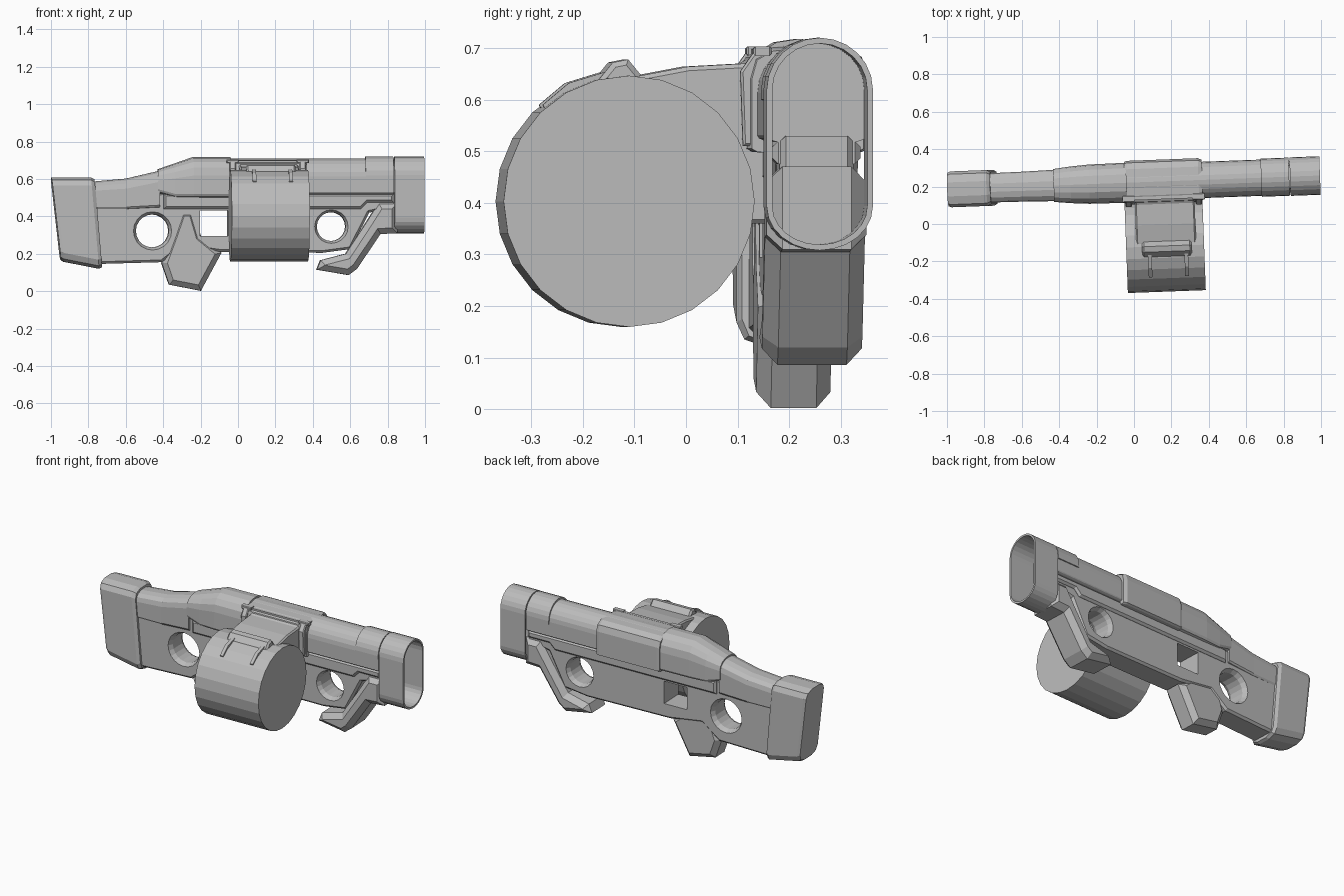
import bpy, bmesh, math
from mathutils import Matrix, Vector

if "Cube" in bpy.data.objects:
    bpy.data.objects.remove(bpy.data.objects["Cube"])

# The whole model sits slightly turned about z
FRAME = Matrix.Translation((0, 0.222, 0)) @ Matrix.Rotation(math.radians(2.15), 4, 'Z')
grey = bpy.data.materials.new("mid_grey")
grey.diffuse_color = (0.5, 0.5, 0.5, 1)
grey.use_nodes = True
grey.node_tree.nodes["Principled BSDF"].inputs["Base Color"].default_value = grey.diffuse_color


def finish(name, bm):
    bmesh.ops.recalc_face_normals(bm, faces=bm.faces)
    me = bpy.data.meshes.new(name)
    bm.to_mesh(me)
    bm.free()
    me.materials.append(grey)
    ob = bpy.data.objects.new(name, me)
    ob.matrix_world = FRAME
    bpy.context.collection.objects.link(ob)
    return ob


def prism(name, pts, lo, hi, c=0.0, axis='y'):
    """Extrude an (x,z) profile along y, or a (y,z) profile along x; c chamfers both caps."""
    bm = bmesh.new()
    place = (lambda p, d: (p[0], d, p[1])) if axis == 'y' else (lambda p, d: (d, p[0], p[1]))
    a = [bm.verts.new(place(p, lo + c)) for p in pts]
    b = [bm.verts.new(place(p, hi - c)) for p in pts]
    caps = [bm.faces.new(a), bm.faces.new(b)]
    n = len(pts)
    for i in range(n):
        j = (i + 1) % n
        bm.faces.new((a[i], a[j], b[j], b[i]))
    bmesh.ops.recalc_face_normals(bm, faces=bm.faces)
    if c:
        for f in caps:
            bmesh.ops.inset_region(bm, faces=[f], thickness=c, depth=c, use_even_offset=True)
    return finish(name, bm)


def box(name, x0, x1, y0, y1, z0, z1, c=0.0):
    return prism(name, [(x0, z0), (x1, z0), (x1, z1), (x0, z1)], y0, y1, c)


def loft(name, sections, n=6, sq=1.0, caps=True):
    """Join rounded sections along x: (x, half width, z low, z high, low arch, high arch, lean)."""
    bm = bmesh.new()
    rings = []
    for x, w, zb, zt, hb, ht, lean in sections:
        ring = []
        for s, h, base in ((1, ht, zt - ht), (-1, hb, zb + hb)):
            for i in range(n + 1):
                t = math.pi * i / n
                cx, sn = math.cos(t), math.sin(t)
                y = s * w * math.copysign(abs(cx) ** sq, cx)
                z = base + s * h * abs(sn) ** sq
                ring.append(bm.verts.new((x + lean * (zt - z), y, z)))
        rings.append(ring)
    for r, q in zip(rings, rings[1:]):
        for i in range(len(r)):
            j = (i + 1) % len(r)
            bm.faces.new((r[i], r[j], q[j], q[i]))
    if caps:
        bm.faces.new(rings[0])
        bm.faces.new(rings[-1])
    return finish(name, bm)


def cut(ob, cutter):
    cutter.hide_render = True
    m = ob.modifiers.new("cut", 'BOOLEAN')
    m.object, m.operation, m.solver = cutter, 'DIFFERENCE', 'EXACT'
    bpy.context.view_layer.objects.active = ob
    bpy.ops.object.modifier_apply(modifier=m.name)
    bpy.data.objects.remove(cutter)


def round_cutter(cx, cz, r):
    """Cylinder across y that flares near both outer faces."""
    bm = bmesh.new()
    rings = []
    for y, k in ((-0.12, 1.45), (-0.045, 1.0), (0.045, 1.0), (0.12, 1.45)):
        rings.append([bm.verts.new((cx + r * k * math.cos(math.tau * i / 20), y,
                                    cz + r * k * math.sin(math.tau * i / 20))) for i in range(20)])
    for a, b in zip(rings, rings[1:]):
        for i in range(20):
            bm.faces.new((a[i], a[i - 1], b[i - 1], b[i]))
    bm.faces.new(rings[0])
    bm.faces.new(rings[-1])
    return finish("cutter", bm)


# Lower frame with two round holes and a trigger opening
frame = prism("lower_frame", [(-0.77, 0.46), (-0.76, 0.145), (-0.41, 0.155), (-0.30, 0.24), (-0.09, 0.21),
                              (0.45, 0.205), (0.60, 0.225), (0.70, 0.42), (0.84, 0.45), (0.84, 0.53),
                              (-0.40, 0.53)], -0.072, 0.072, 0.012)
cut(frame, round_cutter(-0.46, 0.322, 0.088))
cut(frame, round_cutter(0.497, 0.345, 0.077))
cut(frame, box("cutter", -0.205, -0.055, -0.2, 0.2, 0.295, 0.43))

# Rail under the receiver
prism("under_rail", [(-0.40, 0.44), (0.655, 0.44), (0.69, 0.475), (0.83, 0.475), (0.83, 0.52), (-0.40, 0.52)],
      -0.086, 0.086, 0.012)

# Butt and stock neck
loft("butt", [(-1.0, 0.09, 0.165, 0.61, 0.05, 0.045, 0.114), (-0.985, 0.096, 0.155, 0.61, 0.05, 0.045, 0.114),
              (-0.79, 0.096, 0.118, 0.61, 0.05, 0.045, 0.09), (-0.77, 0.086, 0.125, 0.60, 0.05, 0.045, 0.085)],
     n=5, sq=0.8)
loft("stock_neck", [(-0.80, 0.078, 0.43, 0.585, 0.02, 0.05, 0), (-0.60, 0.08, 0.43, 0.603, 0.02, 0.055, 0),
                    (-0.42, 0.084, 0.44, 0.645, 0.02, 0.06, 0)], n=7, sq=0.85)

# Receiver, casing, barrel and collar
loft("receiver", [(-0.43, 0.088, 0.515, 0.652, 0.03, 0.06, 0), (-0.34, 0.098, 0.49, 0.683, 0.03, 0.08, 0),
                  (-0.24, 0.105, 0.49, 0.718, 0.03, 0.10, 0), (-0.04, 0.107, 0.49, 0.718, 0.03, 0.10, 0)],
     n=8, sq=0.9)
loft("casing", [(-0.05, 0.112, 0.495, 0.70, 0.01, 0.06, 0), (-0.035, 0.117, 0.495, 0.706, 0.01, 0.06, 0),
                (0.345, 0.117, 0.495, 0.706, 0.01, 0.06, 0), (0.365, 0.108, 0.495, 0.70, 0.01, 0.06, 0)],
     n=6, sq=0.7)
loft("barrel", [(-0.05, 0.097, 0.51, 0.708, 0.02, 0.095, 0), (0.83, 0.097, 0.51, 0.708, 0.02, 0.095, 0)], n=12)
loft("barrel_collar", [(0.68, 0.102, 0.595, 0.719, 0.005, 0.10, 0), (0.83, 0.102, 0.595, 0.719, 0.005, 0.10, 0)],
     n=12)

# Hollow muzzle shell
muzzle = loft("muzzle", [(0.835, 0.103, 0.308, 0.72, 0.085, 0.10, 0), (0.995, 0.103, 0.308, 0.72, 0.085, 0.10, 0)],
              n=12, caps=False)
wall = muzzle.modifiers.new("wall", 'SOLIDIFY')
wall.thickness, wall.offset = 0.011, -1

# Grips
prism("rear_grip", [(-0.41, 0.15), (-0.37, 0.035), (-0.20, 0.002), (-0.09, 0.205), (-0.20, 0.295),
                    (-0.24, 0.43), (-0.31, 0.43), (-0.355, 0.30)], -0.078, 0.066, 0.028)
prism("front_grip", [(0.42, 0.115), (0.59, 0.086), (0.635, 0.12), (0.76, 0.305), (0.85, 0.31), (0.85, 0.47),
                     (0.75, 0.47), (0.68, 0.36), (0.575, 0.20), (0.44, 0.165)], -0.097, 0.097, 0.03)

# Drum magazine
R, DY, DZ = 0.2435, -0.346, 0.403
prism("drum", [(DY + R * math.cos(math.tau * i / 24), DZ + R * math.sin(math.tau * i / 24)) for i in range(24)],
      -0.055, 0.362, axis='x')

# Fairing joining drum and casing, with end brackets
prism("drum_fairing", [(-0.33, 0.62), (-0.33, 0.645), (-0.23, 0.664), (-0.12, 0.67), (-0.08, 0.692),
                       (-0.04, 0.66), (-0.04, 0.36), (-0.11, 0.36), (-0.20, 0.55)], 0.0, 0.32, 0.008, 'x')
for x in (-0.05, 0.325):
    prism("fairing_bracket", [(-0.125, 0.51), (-0.13, 0.655), (-0.10, 0.698), (-0.05, 0.69), (-0.05, 0.51)],
          x, x + 0.035, 0.005, 'x')
    box("rail_clip", x - 0.015, x + 0.05, -0.105, -0.07, 0.685, 0.703, 0.004)
box("fairing_rail", -0.05, 0.35, -0.095, -0.078, 0.67, 0.698)

# Rib on top of the drum, with two tapered legs following its curve
prism("drum_rib", [(-0.405, 0.635), (-0.375, 0.672), (-0.345, 0.678), (-0.318, 0.645), (-0.32, 0.62)],
      0.03, 0.295, 0.01, 'x')
for x in (0.06, 0.255):
    prism("drum_rib_leg", [(-0.39, 0.64), (-0.385, 0.655), (-0.46, 0.632), (-0.51, 0.59), (-0.50, 0.57)],
          x, x + 0.02, axis='x')
